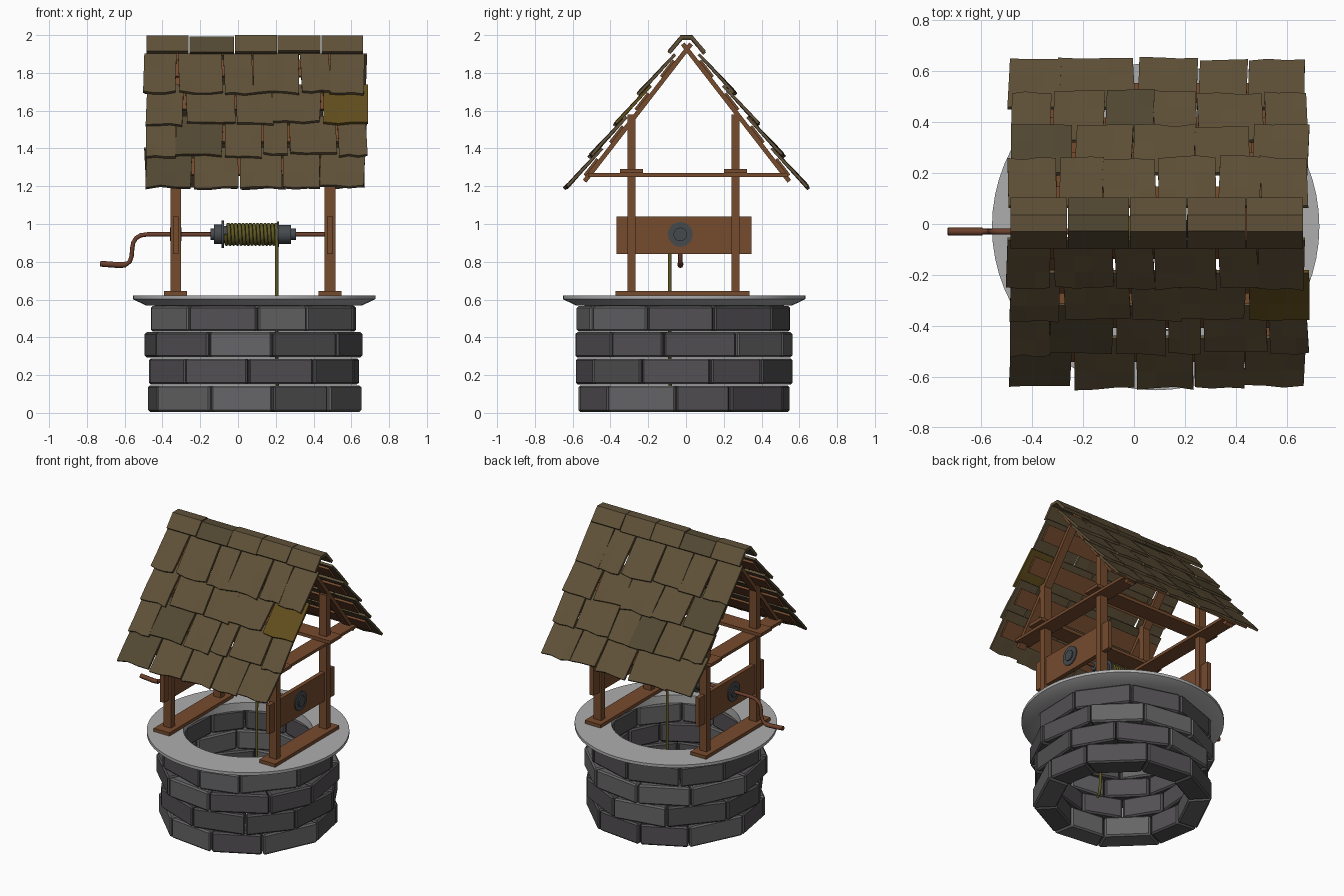
import bpy, bmesh, math, random
from mathutils import Vector

if "Cube" in bpy.data.objects:
    bpy.data.objects.remove(bpy.data.objects["Cube"])
random.seed(7)
rnd = random.uniform
CX, CY = 0.085, -0.01            # well centre
POST_X = (-0.33, 0.487)
AX_Y, AX_Z = -0.03, 0.945        # winch axle
SLOPE = math.atan(1.29)
CS, SN = math.cos(SLOPE), math.sin(SLOPE)


def mat(name, r, g, b):
    m = bpy.data.materials.new(name)
    m.diffuse_color = (r, g, b, 1)
    m.use_nodes = True
    m.node_tree.nodes["Principled BSDF"].inputs["Base Color"].default_value = m.diffuse_color
    return m


WOOD = mat("wood", 0.18, 0.07, 0.027)
CRANK = mat("crank_wood", 0.15, 0.05, 0.025)
SHINGLE = mat("shingle", 0.115, 0.082, 0.04)
SHINGLE_B = mat("shingle_dark", 0.085, 0.065, 0.032)
SHINGLE_Y = mat("shingle_yellow", 0.12, 0.075, 0.012)
STONE = mat("stone", 0.085, 0.08, 0.085)
STONE_B = mat("stone_light", 0.13, 0.13, 0.135)
RIM = mat("rim_stone", 0.42, 0.42, 0.42)
IRON = mat("iron", 0.06, 0.068, 0.075)
ROPE = mat("rope", 0.12, 0.1, 0.018)


def finish(name, bm, mats):
    bmesh.ops.recalc_face_normals(bm, faces=bm.faces)
    me = bpy.data.meshes.new(name)
    bm.to_mesh(me)
    bm.free()
    ob = bpy.data.objects.new(name, me)
    bpy.context.collection.objects.link(ob)
    for m in mats:
        me.materials.append(m)
    return ob


def hexa(bm, pts, idx=0):
    """Six-sided block from 8 points (lower four, then upper four)."""
    v = [bm.verts.new(p) for p in pts]
    for f in ((3, 2, 1, 0), (4, 5, 6, 7), (0, 1, 5, 4), (1, 2, 6, 5), (2, 3, 7, 6), (3, 0, 4, 7)):
        bm.faces.new([v[i] for i in f]).material_index = idx


def block(name, a, b, tf=lambda x, y, z: (x, y, z), m=WOOD):
    bm = bmesh.new()
    hexa(bm, [tf(x, y, z) for z in (a[2], b[2])
              for x, y in ((a[0], a[1]), (b[0], a[1]), (b[0], b[1]), (a[0], b[1]))])
    return finish(name, bm, [m])


def lathe(name, profile, place, n, m):
    """Closed (radius, height) profile turned round an axis."""
    bm = bmesh.new()
    rings = []
    for i in range(n):
        t = 2 * math.pi * i / n
        rings.append([bm.verts.new(place(r * math.cos(t), r * math.sin(t), h)) for r, h in profile])
    k = len(profile)
    for i in range(n):
        p, q = rings[i], rings[(i + 1) % n]
        for j in range(k):
            if profile[j][0] or profile[(j + 1) % k][0]:
                bm.faces.new((p[j], p[(j + 1) % k], q[(j + 1) % k], q[j]))
    bmesh.ops.remove_doubles(bm, verts=bm.verts, dist=1e-5)
    ob = finish(name, bm, [m])
    bpy.ops.object.select_all(action='DESELECT')
    ob.select_set(True)
    bpy.context.view_layer.objects.active = ob
    bpy.ops.object.shade_smooth_by_angle(angle=math.radians(30))
    return ob


def tube(name, pts, radius, m):
    cu = bpy.data.curves.new(name, 'CURVE')
    cu.dimensions = '3D'
    cu.bevel_depth, cu.bevel_resolution, cu.use_fill_caps = radius, 2, True
    sp = cu.splines.new('POLY')
    sp.points.add(len(pts) - 1)
    for p, c in zip(sp.points, pts):
        p.co = (*c, 1)
    cu.materials.append(m)
    ob = bpy.data.objects.new(name, cu)
    bpy.context.collection.objects.link(ob)
    return ob


def solidify(ob, t):
    md = ob.modifiers.new("thickness", 'SOLIDIFY')
    md.thickness, md.offset, md.use_even_offset = t, 0, True


# Stone courses: ten uneven straight bricks each
courses = [(0.005, 0.146, 0.572, -24), (0.150, 0.289, 0.578, -40),
           (0.294, 0.427, 0.585, -63), (0.431, 0.566, 0.568, -38)]
for c, (z0, z1, ro, start) in enumerate(courses):
    bm = bmesh.new()
    cuts = [start - 90 + 36 * i + (rnd(-5, 5) if i else 0) for i in range(10)]
    cuts.append(cuts[0] + 360)
    for a0, a1 in zip(cuts, cuts[1:]):
        a0, a1 = math.radians(a0 + 0.35), math.radians(a1 - 0.35)
        out = ro + rnd(-0.008, 0.004)
        ring = [(CX + r * math.cos(a), CY + r * math.sin(a))
                for r, a in ((0.42, a0), (out, a0), (out, a1), (0.42, a1))]
        hexa(bm, [(x, y, z) for z in (z0, z1) for x, y in ring], int(random.random() < 0.25))
    ob = finish(f"stone_course_{c + 1}", bm, [STONE, STONE_B])
    bv = ob.modifiers.new("worn_edges", 'BEVEL')
    bv.width, bv.segments = 0.01, 1

# Flat stone rim with chamfered underside
lathe("well_rim", [(0.41, 0.565), (0.57, 0.568), (0.642, 0.602), (0.642, 0.622), (0.41, 0.622)],
      lambda a, b, h: (CX + a, CY + b, h), 64, RIM)

# Side frames: sill, posts, winch board, bearing, tie plank
for tag, px in zip(("left", "right"), POST_X):
    block(f"{tag}_sill", (px - 0.061, -0.373, 0.622), (px + 0.061, 0.336, 0.645))
    for end, py in (("front", -0.289), ("back", 0.262)):
        block(f"{tag}_{end}_post", (px - 0.028, py - 0.022, 0.64), (px + 0.028, py + 0.022, 1.58))
    block(f"{tag}_winch_board", (px - 0.015, -0.367, 0.84), (px + 0.015, 0.347, 1.04))
    block(f"{tag}_tie_plank", (px - 0.055, -0.52, 1.25), (px + 0.055, 0.54, 1.27))
    lathe(f"{tag}_bearing", [(0, -0.03), (0.036, -0.03), (0.036, -0.022), (0.066, -0.022),
                             (0.066, 0.022), (0.036, 0.022), (0.036, 0.03), (0, 0.03)],
          lambda a, b, h: (px + h, AX_Y + a, AX_Z + b), 20, IRON)
for end, py in (("front", -0.289), ("back", 0.262)):
    block(f"{end}_long_plank", (-0.42, py - 0.061, 1.27), (0.575, py + 0.061, 1.292))

# Winch drum, rope, crank
lathe("winch_drum", [(0, -0.145), (0.03, -0.145), (0.03, -0.128), (0.052, -0.128), (0.052, -0.088),
                     (0.073, -0.088), (0.073, -0.075), (0.045, -0.075), (0.045, 0.207), (0.068, 0.207),
                     (0.068, 0.218), (0.05, 0.218), (0.05, 0.28), (0.03, 0.28), (0.03, 0.308), (0, 0.308)],
      lambda a, b, h: (h, AX_Y + a, AX_Z + b), 24, IRON)
TURNS, STEPS = 14, 14
rope = []
for i in range(TURNS * STEPS + 1):
    t = i / STEPS
    ang = math.pi + 2 * math.pi * t
    rope.append((-0.066 + 0.271 * t / TURNS, AX_Y + 0.053 * math.cos(ang), AX_Z + 0.053 * math.sin(ang)))
rope += [(0.205, -0.086, z) for z in (0.8, 0.5, 0.2)]
rope += [(0.21, -0.083, 0.12), (0.225, -0.075, 0.06), (0.25, -0.06, 0.02)]
tube("rope", rope, 0.0095, ROPE)
bend = [(0.5, 0.945), (-0.48, 0.945), (-0.515, 0.94), (-0.54, 0.925), (-0.555, 0.9), (-0.56, 0.87),
        (-0.563, 0.83), (-0.572, 0.803), (-0.59, 0.787), (-0.615, 0.782), (-0.64, 0.783)]
tube("crank_axle", [(x, AX_Y, z) for x, z in bend], 0.0115, CRANK)
tube("crank_handle", [(x, AX_Y, z) for x, z in ((-0.595, 0.785), (-0.63, 0.782), (-0.73, 0.79))],
     0.0155, CRANK)


def roof_point(side):
    """Maps (x, distance down the slope, height off the slope) to the world."""
    return lambda x, s, n: (x, 0.005 + side * (s * CS + n * SN), 1.945 - s * SN + n * CS)


# Roof: rafters, battens and four overlapping shingle rows per side
for tag, side in (("front", -1), ("back", 1)):
    tf = roof_point(side)
    for pt, px in zip(("left", "right"), POST_X):
        block(f"{tag}_{pt}_rafter", (px - 0.028, -0.02, -0.024), (px + 0.028, 0.9, 0), tf)
    for k, s in enumerate((0.16, 0.38, 0.6, 0.82)):
        block(f"{tag}_batten_{k + 1}", (-0.475, s - 0.055, 0), (0.65, s + 0.055, 0.014), tf)
    for row, s_low in enumerate((0.98, 0.77, 0.56, 0.35)):
        bm = bmesh.new()
        count = 6 if row % 2 else 5
        w = 1.175 / count
        xs = [-0.495 + w * i + (rnd(-0.04, 0.04) if 0 < i < count else rnd(-0.01, 0.012))
              for i in range(count + 1)]
        for i in range(count):
            x0, x1 = xs[i] + 0.004, xs[i + 1] - 0.004
            skew, low, lift = rnd(-0.012, 0.012), rnd(-0.01, 0.012), rnd(-0.003, 0.004)
            idx = 1 if random.random() < 0.15 else 0
            if side < 0 and row == 2 and i == count - 1:
                idx = 2
            grid = []
            for v in range(4):
                f = v / 3
                line = []
                for u in range(4):
                    x = x0 + (x1 - x0) * u / 3 + skew * f
                    s = s_low - 0.275 * (1 - f) + f * (low + rnd(-0.008, 0.008))
                    n = 0.021 + 0.024 * f + f * lift + rnd(-0.003, 0.003) * f
                    line.append(bm.verts.new(tf(x, s, n)))
                grid.append(line)
            for v in range(3):
                for u in range(3):
                    bm.faces.new((grid[v][u], grid[v][u + 1], grid[v + 1][u + 1],
                                  grid[v + 1][u])).material_index = idx
        solidify(finish(f"{tag}_shingle_row_{row + 1}", bm, [SHINGLE, SHINGLE_B, SHINGLE_Y]), 0.015)

# Ridge caps: five folded tiles
edges = [-0.487, -0.26, -0.018, 0.208, 0.44, 0.665]
bm = bmesh.new()
for i, (x0, x1) in enumerate(zip(edges, edges[1:])):
    drop = 0.007 if i == 1 else rnd(0, 0.002)
    prof = [(-0.09, 1.905 + rnd(-0.008, 0.008)), (-0.024, 1.99), (0.03, 1.99), (0.097, 1.905 + rnd(-0.008, 0.008))]
    ends = [[bm.verts.new((x, y, z - drop)) for y, z in prof] for x in (x0 + 0.002, x1 - 0.002)]
    for j in range(3):
        bm.faces.new((ends[0][j], ends[0][j + 1], ends[1][j + 1], ends[1][j])).material_index = int(i == 1)
solidify(finish("ridge_caps", bm, [SHINGLE, SHINGLE_B]), 0.019)
